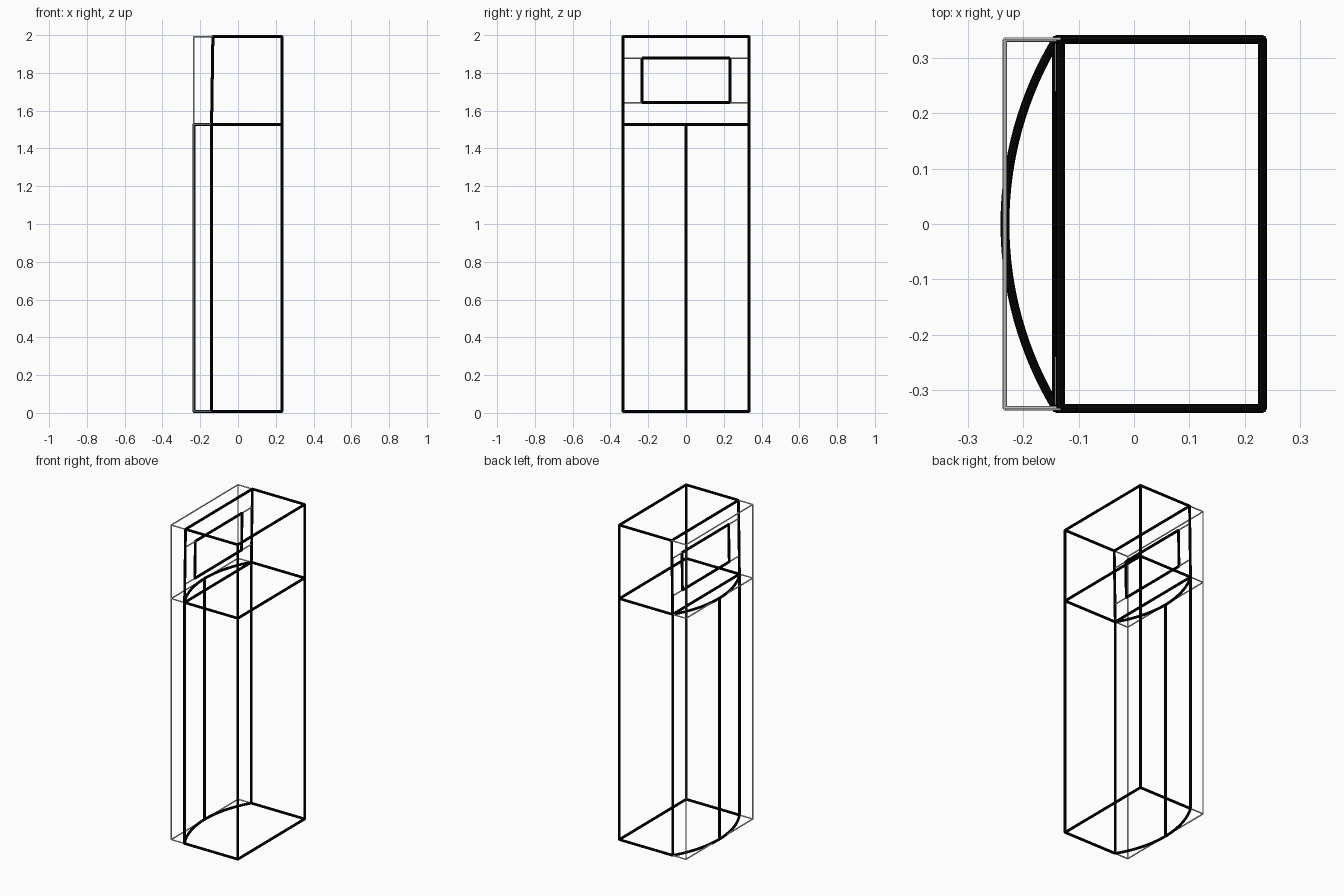
import bpy
from math import sin, cos, asin

cube = bpy.data.objects.get("Cube")
if cube:
    bpy.data.objects.remove(cube, do_unlink=True)


def material(name, value):
    mat = bpy.data.materials.new(name)
    mat.use_nodes = True
    colour = (value, value, value, 1)
    mat.diffuse_color = colour
    mat.node_tree.nodes["Principled BSDF"].inputs["Base Color"].default_value = colour
    return mat


black = material("black", 0.001)
grey = material("light grey", 0.8)

THICK, THIN = 0.008, 0.004                 # bar radii
BACK, BOW, FACE, FACE_TOP = 0.232, -0.233, -0.14, -0.133
SIDE = 0.333
LOW, MID, TOP = 0.008, 1.528, 1.992
SIDES = (-SIDE, SIDE)


def rods(name, paths, radius, mat):
    """Round bars following each path, joined in one mesh."""
    curve = bpy.data.curves.new(name, "CURVE")
    curve.dimensions = "3D"
    curve.bevel_depth = radius
    curve.bevel_resolution = 2
    curve.use_fill_caps = True
    for path in paths:
        spline = curve.splines.new("POLY")
        spline.points.add(len(path) - 1)
        for point, co in zip(spline.points, path):
            point.co = (*co, 1)
    temp = bpy.data.objects.new(name + "_path", curve)
    bpy.context.collection.objects.link(temp)
    bpy.context.view_layer.update()
    deps = bpy.context.evaluated_depsgraph_get()
    mesh = bpy.data.meshes.new_from_object(temp.evaluated_get(deps))
    bpy.data.objects.remove(temp, do_unlink=True)
    mesh.name = name
    mesh.materials.clear()
    mesh.materials.append(mat)
    obj = bpy.data.objects.new(name, mesh)
    bpy.context.collection.objects.link(obj)
    bpy.ops.object.select_all(action="DESELECT")
    obj.select_set(True)
    bpy.context.view_layer.objects.active = obj
    bpy.ops.object.shade_smooth_by_angle()


def cross(x, z, half=SIDE):
    return [(x, -half, z), (x, half, z)]


def sides(x0, x1, z):
    return [[(x0, y, z), (x1, y, z)] for y in SIDES]


def slant(z):
    """x of the leaning upper panel at height z."""
    return FACE + (FACE_TOP - FACE) * (z - MID) / (TOP - MID)


def bow(z, steps=32):
    """Shallow circular arc bulging past the front face."""
    sag = FACE - BOW
    r = (SIDE ** 2 + sag ** 2) / (2 * sag)
    a = asin(SIDE / r)
    angles = [a * (2 * i / steps - 1) for i in range(steps + 1)]
    return [(BOW + r - r * cos(t), r * sin(t), z) for t in angles]


# Main body frame
rods("back_posts", [[(BACK, y, LOW), (BACK, y, TOP)] for y in SIDES], THICK, black)
rods("face_posts", [[(FACE, y, LOW), (FACE, y, MID)] for y in SIDES], THICK, black)
rods("leaning_posts", [[(FACE, y, MID), (FACE_TOP, y, TOP)] for y in SIDES], THICK, black)
rods("bottom_frame", sides(FACE, BACK, LOW) + [cross(BACK, LOW)], THICK, black)
rods("middle_frame", sides(FACE, BACK, MID) + [cross(BACK, MID), cross(FACE, MID)], THICK, black)
rods("top_frame", sides(FACE_TOP, BACK, TOP) + [cross(BACK, TOP), cross(FACE_TOP, TOP)], THICK, black)

# Bowed door
rods("door_arcs", [bow(LOW), bow(MID)], THICK, black)
rods("door_centre_post", [[(BOW, 0, LOW), (BOW, 0, MID)]], THICK, black)

# Window in the leaning panel, with guide bars out to the posts
W, W_LOW, W_TOP = 0.233, 1.643, 1.878
rails = [cross(slant(z), z, W) for z in (W_LOW, W_TOP)]
stiles = [[(slant(W_LOW), y, W_LOW), (slant(W_TOP), y, W_TOP)] for y in (-W, W)]
rods("window_frame", rails + stiles, THICK, black)
rods("window_guides", [[(slant(z), s * W, z), (slant(z), s * SIDE, z)]
                       for z in (W_LOW, W_TOP) for s in (-1, 1)], THIN, grey)

# Thin outer guide box
rods("guide_posts", [[(BOW, y, LOW), (BOW, y, TOP)] for y in SIDES], THIN, grey)
for label, z, x in (("bottom", LOW, FACE), ("middle", MID, FACE), ("top", TOP, FACE_TOP)):
    rods(label + "_guide", sides(BOW, x, z) + [cross(BOW, z)], THIN, grey)
